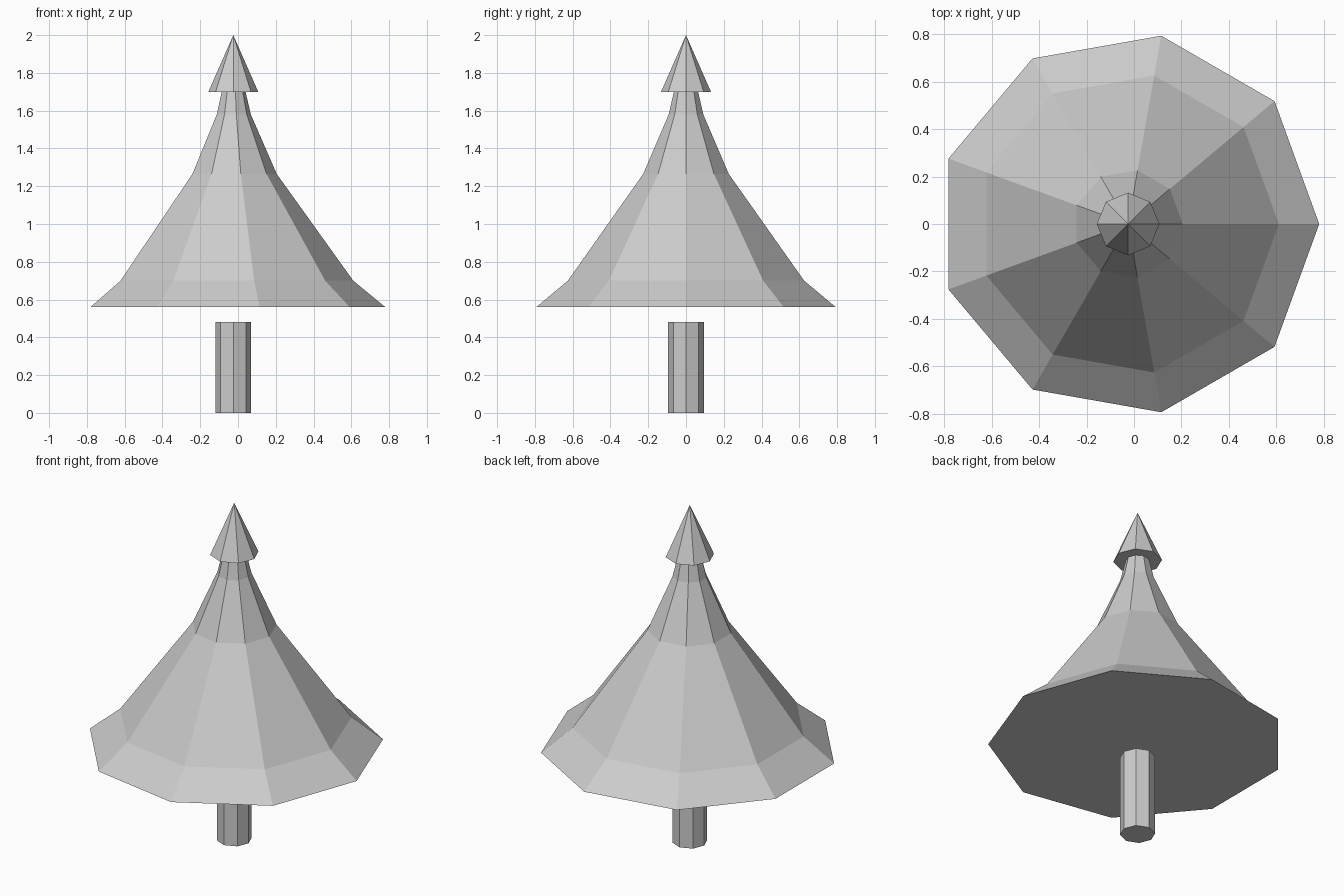
import bpy
import math

if "Cube" in bpy.data.objects:
    bpy.data.objects.remove(bpy.data.objects["Cube"])

CENTRE_X = -0.025  # odd-sided canopy puts the axis slightly off centre

grey = bpy.data.materials.new("plain_grey")
grey.diffuse_color = (0.604, 0.604, 0.604, 1.0)
grey.use_nodes = True
grey.node_tree.nodes["Principled BSDF"].inputs["Base Color"].default_value = grey.diffuse_color


def lathe(name, sides, profile, close_top=True):
    """Flat-faced solid from (radius, z) rings; radius 0 at the end makes a tip."""
    verts, faces = [], []
    tip = profile[-1][0] == 0
    rings = profile[:-1] if tip else profile
    for r, z in rings:
        for i in range(sides):
            a = 2 * math.pi * i / sides
            verts.append((CENTRE_X + r * math.cos(a), r * math.sin(a), z))
    for k in range(len(rings) - 1):
        for i in range(sides):
            j = (i + 1) % sides
            a, b = k * sides, (k + 1) * sides
            faces.append((a + i, a + j, b + j, b + i))
    faces.append(tuple(reversed(range(sides))))
    last = (len(rings) - 1) * sides
    if tip:
        verts.append((CENTRE_X, 0, profile[-1][1]))
        for i in range(sides):
            faces.append((last + i, last + (i + 1) % sides, len(verts) - 1))
    elif close_top:
        faces.append(tuple(range(last, last + sides)))
    mesh = bpy.data.meshes.new(name)
    mesh.from_pydata(verts, [], faces)
    mesh.materials.append(grey)
    mesh.update()
    obj = bpy.data.objects.new(name, mesh)
    bpy.context.collection.objects.link(obj)
    return obj


# Trunk, floating just below the canopy
lathe("trunk", 8, [(0.095, 0.0), (0.095, 0.48)])

# Flared canopy, its top closed by the tip
lathe("canopy", 9, [(0.805, 0.56), (0.635, 0.70), (0.23, 1.265),
                    (0.093, 1.58), (0.065, 1.70)], close_top=False)

# Pointed tip
lathe("tip", 8, [(0.132, 1.70), (0, 2.0)])
